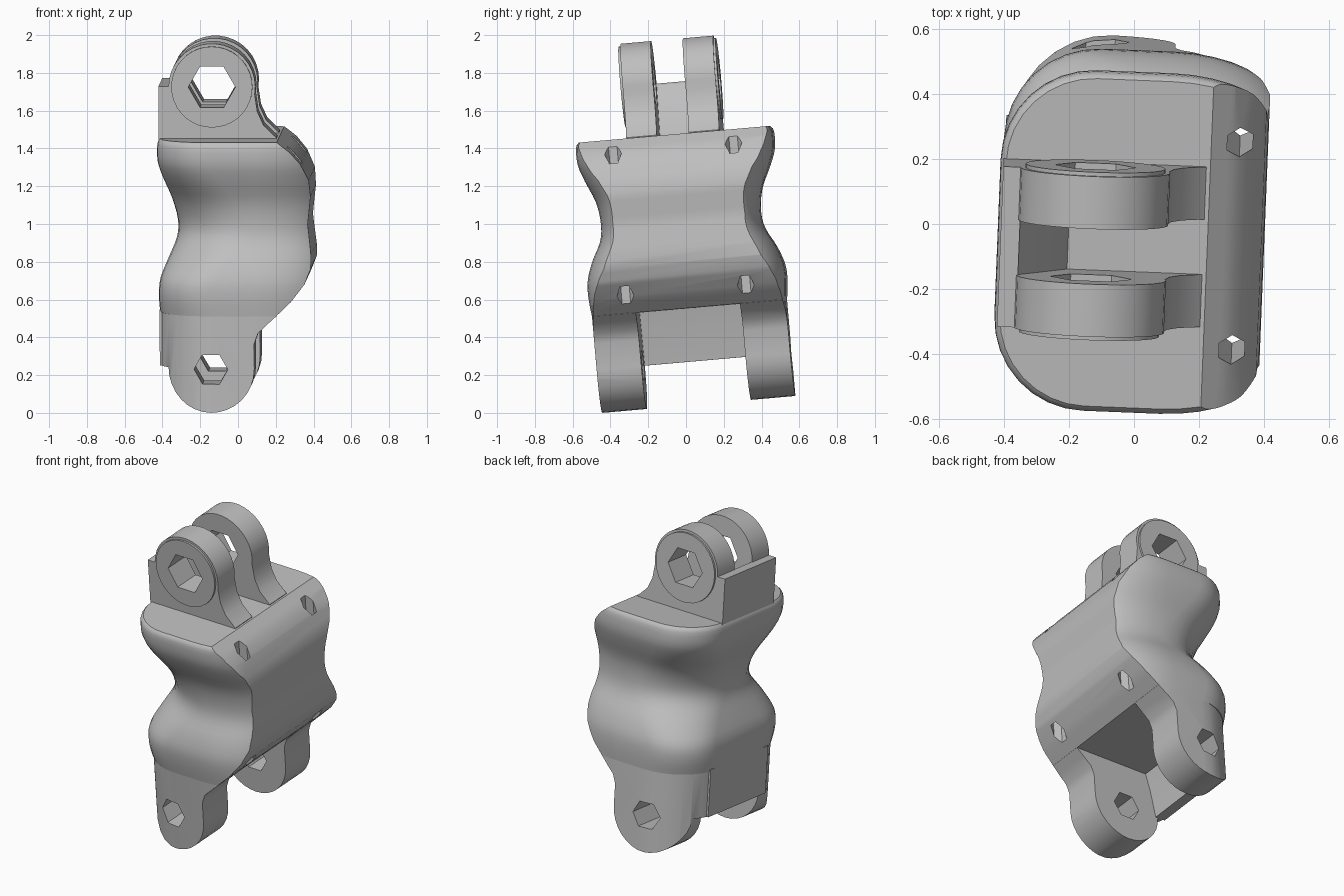
import bpy, bmesh
from math import sin, cos, radians
from mathutils import Matrix, Vector

cube = bpy.data.objects.get("Cube")
if cube:
    bpy.data.objects.remove(cube, do_unlink=True)

grey = bpy.data.materials.new("plain grey")
grey.use_nodes = True
grey.diffuse_color = (0.52, 0.52, 0.52, 1)
grey.node_tree.nodes["Principled BSDF"].inputs["Base Color"].default_value = (0.52, 0.52, 0.52, 1)

# The whole piece leans back and turns slightly
POSE = Matrix.Translation((0, 0, 1)) @ Matrix.Rotation(radians(-2.3), 4, 'Z') @ Matrix.Rotation(radians(5), 4, 'X')
MID = -0.02      # symmetry plane across the width
PIN_X = -0.125   # hinge pins
TOP_PIN, LOW_PIN = 0.752, -0.727
LUG_R = 0.23


def finish(name, bm):
    bmesh.ops.recalc_face_normals(bm, faces=bm.faces)
    mesh = bpy.data.meshes.new(name)
    bm.to_mesh(mesh)
    bm.free()
    mesh.materials.append(grey)
    obj = bpy.data.objects.new(name, mesh)
    bpy.context.collection.objects.link(obj)
    return obj


def prism(name, outline, y0, y1):
    """Extrude an x-z outline along y."""
    bm = bmesh.new()
    face = bm.faces.new([bm.verts.new((x, y0, z)) for x, z in outline])
    ext = bmesh.ops.extrude_face_region(bm, geom=[face])
    moved = [v for v in ext["geom"] if isinstance(v, bmesh.types.BMVert)]
    bmesh.ops.translate(bm, verts=moved, vec=(0, y1 - y0, 0))
    return finish(name, bm)


def arc(x, z, r, a0, a1, n):
    return [(x + r * cos(radians(a0 + (a1 - a0) * i / n)),
             z + r * sin(radians(a0 + (a1 - a0) * i / n))) for i in range(n + 1)]


def boolean(obj, cutter, operation):
    mod = obj.modifiers.new("cut", 'BOOLEAN')
    mod.operation, mod.object, mod.solver = operation, cutter, 'EXACT'
    bpy.context.view_layer.update()
    graph = bpy.context.evaluated_depsgraph_get()
    mesh = bpy.data.meshes.new_from_object(obj.evaluated_get(graph))
    obj.modifiers.clear()
    obj.data = mesh
    bpy.data.objects.remove(cutter, do_unlink=True)


def catmull(a, b, c, d, t):
    return 0.5 * (2 * b + (c - a) * t + (2 * a - 5 * b + 4 * c - d) * t * t
                  + (3 * b - a - 3 * c + d) * t ** 3)


def section(left, half, r):
    """Rounded outline seen from above."""
    side = arc(left + r, half - r, r, 180, 90, 8)
    side += [(0.1 + 0.36 * sin(radians(a)), half - 0.19 + 0.19 * cos(radians(a)))
             for a in range(0, 91, 10)]
    return side + [(x, -y) for x, y in reversed(side)]


def loft(name, levels):
    bm = bmesh.new()
    rings = [[bm.verts.new((x, MID + y, z)) for x, y in section(left, half, r)]
             for z, left, half, r in levels]
    for low, high in zip(rings, rings[1:]):
        for k in range(len(low)):
            n = (k + 1) % len(low)
            bm.faces.new((low[k], low[n], high[n], high[k]))
    bm.faces.new(rings[0])
    bm.faces.new(rings[-1])
    return finish(name, bm)


# Body: waisted loft of height, back edge, half width, back corner radius
rows = [Vector(r) for r in (
    (-0.445, -0.405, 0.515, 0.31), (-0.35, -0.41, 0.525, 0.29),
    (-0.26, -0.40, 0.522, 0.29), (-0.16, -0.36, 0.49, 0.33),
    (-0.06, -0.32, 0.44, 0.37), (0.03, -0.315, 0.425, 0.38),
    (0.15, -0.345, 0.44, 0.36), (0.27, -0.39, 0.49, 0.31),
    (0.36, -0.415, 0.52, 0.29), (0.45, -0.415, 0.522, 0.28),
    (0.478, -0.40, 0.505, 0.27))]
levels = []
for i in range(len(rows) - 1):
    a, d = rows[max(i - 1, 0)], rows[min(i + 2, len(rows) - 1)]
    levels += [catmull(a, rows[i], rows[i + 1], d, t / 3) for t in range(3)]
levels.append(rows[-1])
body = loft("body", levels)

# Bent flat side that trims the body
trim = [(-0.7, -0.7), (-0.06, -0.7), (0.205, -0.46), (0.30, -0.37), (0.37, -0.28), (0.402, -0.2),
        (0.402, -0.13), (0.384, 0.03), (0.4, 0.18), (0.393, 0.27),
        (0.35, 0.36), (0.295, 0.425), (0.225, 0.48), (0.225, 0.7), (-0.7, 0.7)]
boolean(body, prism("trim_cutter", trim, -1, 1), 'INTERSECT')

# Cord channels running the height of the body
for side in (-1, 1):
    bm = bmesh.new()
    bmesh.ops.create_cone(bm, cap_ends=True, segments=6, radius1=0.045, radius2=0.045, depth=2,
                          matrix=Matrix.Translation((0.315, MID + side * 0.32, 0)))
    boolean(body, finish("channel_cutter", bm), 'DIFFERENCE')

# Hinge lugs
upper = arc(PIN_X, TOP_PIN, LUG_R, -10, 180, 18) + [
    (PIN_X - LUG_R, 0.45), (0.215, 0.45), (0.215, 0.482), (0.148, 0.548), (0.115, 0.62)]
lower = arc(PIN_X, LOW_PIN, LUG_R, 180, 360, 16) + [
    (0.105, -0.59), (0.125, -0.535), (0.18, -0.483), (0.222, -0.445), (0.222, -0.435),
    (-0.405, -0.435), (-0.405, LOW_PIN)]
parts = [body]


def drill(obj, pin_z, radius):
    hole = arc(PIN_X, pin_z, radius, 0, 300, 5)
    boolean(obj, prism("hole_cutter", hole, -1, 1), 'DIFFERENCE')
    parts.append(obj)


for label, side in (("front", -1), ("back", 1)):
    # Upper lug with a thin raised boss on its outer face
    y = sorted((MID + side * 0.085, MID + side * 0.247))
    lug = prism("upper_lug_" + label, upper, *y)
    y = sorted((MID + side * 0.217, MID + side * 0.259))
    boolean(lug, prism("boss", arc(PIN_X, TOP_PIN, 0.215, 0, 350, 35), *y), 'UNION')
    drill(lug, TOP_PIN, 0.125)

    # Lower lug, rounded to carry on the body's outline
    y = sorted((MID + side * 0.277, MID + side * 0.6))
    lug = prism("lower_lug_" + label, lower, *y)
    boolean(lug, loft("outline_cutter", [(-1.1, -0.405, 0.515, 0.32), (-0.3, -0.405, 0.515, 0.32)]), 'INTERSECT')
    drill(lug, LOW_PIN, 0.09)

# Stop walls closing the rear of both hinges
parts.append(prism("upper_stop_wall", [(-0.408, 0.45), (-0.34, 0.45), (-0.35, 0.755), (-0.408, 0.755)],
                   MID - 0.247, MID + 0.247))
parts.append(prism("upper_stop_ramp", [(-0.37, 0.46), (-0.2, 0.46), (-0.2, 0.48), (-0.355, 0.755), (-0.37, 0.755)],
                   MID - 0.09, MID + 0.09))
parts.append(prism("lower_stop_wall", [(-0.405, -0.43), (-0.28, -0.43), (-0.31, -0.55), (-0.34, LOW_PIN), (-0.405, LOW_PIN)],
                   MID - 0.277, MID + 0.277))

# Shade and pose every part
for obj in parts:
    obj.matrix_world = POSE
    bpy.ops.object.select_all(action='DESELECT')
    obj.select_set(True)
    bpy.context.view_layer.objects.active = obj
    bpy.ops.object.shade_smooth_by_angle(angle=radians(30))
